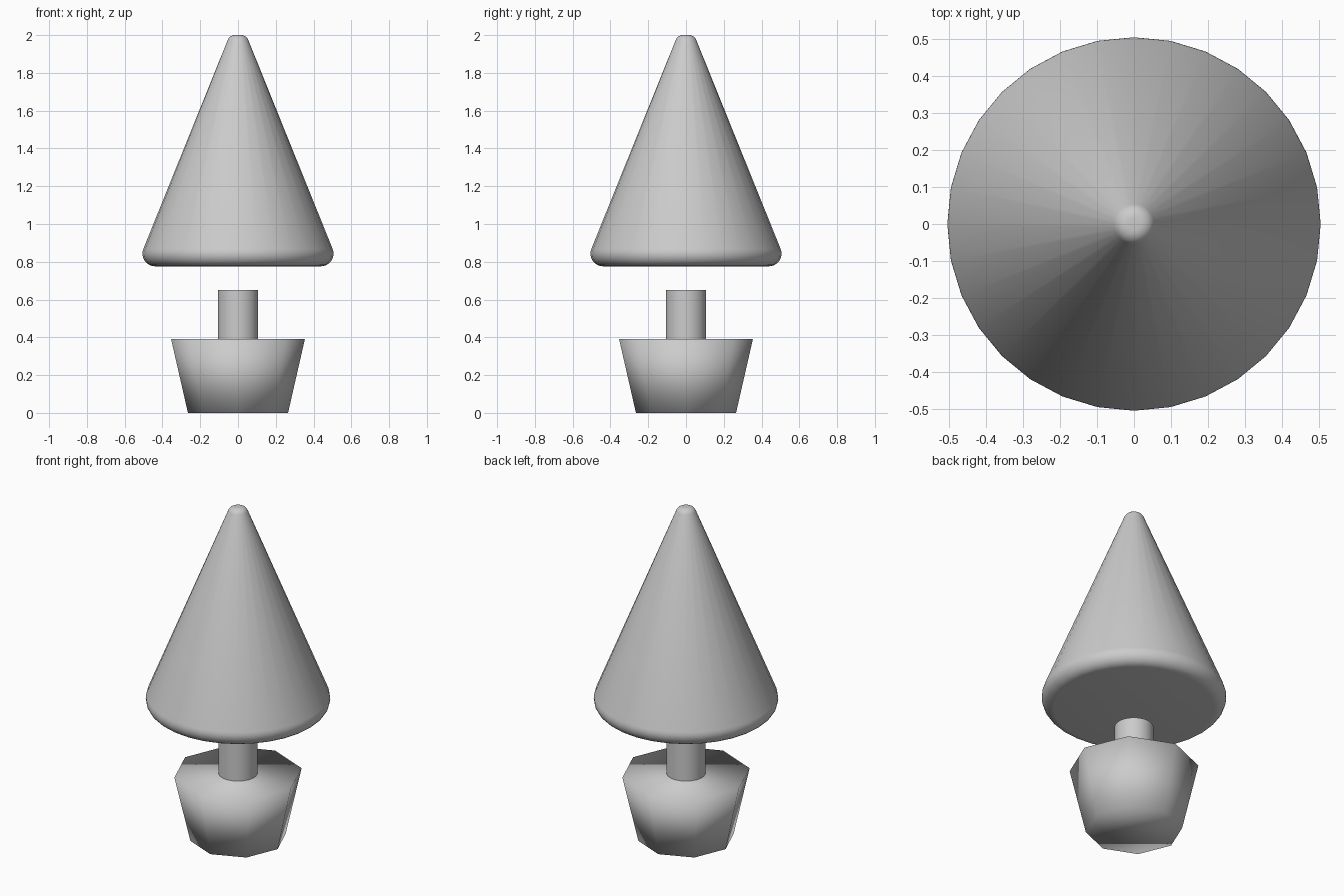
import bpy, bmesh
from math import cos, sin, pi, radians

if "Cube" in bpy.data.objects:
    bpy.data.objects.remove(bpy.data.objects["Cube"])


def lathe(name, profile, sides):
    """Closed solid of revolution from (radius, z) points, bottom to top."""
    bm = bmesh.new()
    rings = []
    for r, z in profile:
        rings.append([bm.verts.new((r * cos(2 * pi * i / sides), r * sin(2 * pi * i / sides), z))
                      for i in range(sides)])
    for a, b in zip(rings, rings[1:]):
        for i in range(sides):
            j = (i + 1) % sides
            bm.faces.new((a[i], a[j], b[j], b[i]))
    bm.faces.new(rings[0][::-1])
    bm.faces.new(rings[-1])
    for f in bm.faces:
        f.smooth = True
    mesh = bpy.data.meshes.new(name)
    bm.to_mesh(mesh)
    bm.free()
    obj = bpy.data.objects.new(name, mesh)
    bpy.context.collection.objects.link(obj)
    return obj


def arc(cr, cz, rad, start, end, steps):
    """Points of a rounded corner in the (radius, z) plane."""
    angles = [radians(start + (end - start) * i / steps) for i in range(steps + 1)]
    return [(cr + rad * cos(a), cz + rad * sin(a)) for a in angles]


# Pot: eight-sided tapered block, smooth across all its edges
lathe("pot", [(0.265, 0.0), (0.354, 0.39)], 8)

# Trunk: round peg standing in the pot, with a crisp top edge
trunk = lathe("trunk", [(0.107, 0.3), (0.107, 0.65)], 32)
bpy.context.view_layer.objects.active = trunk
trunk.select_set(True)
bpy.ops.object.shade_smooth_by_angle(angle=radians(30))

# Foliage: floating cone with rounded base rim and rounded tip
lathe("foliage",
      arc(0.439, 0.843, 0.067, -90, 22, 8) + arc(0.017, 1.96, 0.04, 22, 90, 5),
      32)
